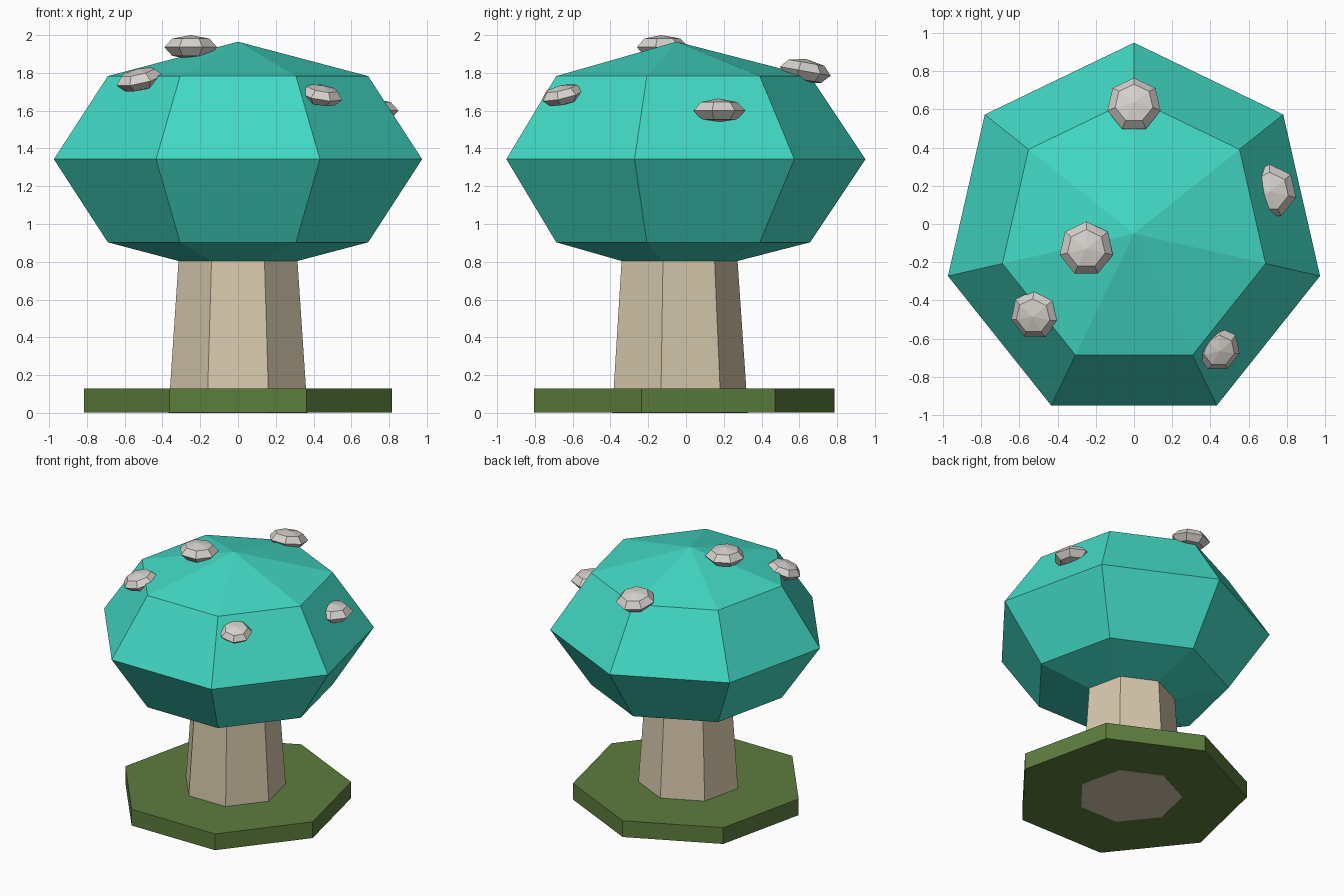
import bpy, bmesh, math
from mathutils import Matrix, Vector

SIDES = 7
CENTRE_Y = -0.05

cube = bpy.data.objects.get("Cube")
if cube:
    bpy.data.objects.remove(cube, do_unlink=True)


def make_material(name, rgb):
    mat = bpy.data.materials.new(name)
    mat.use_nodes = True
    mat.diffuse_color = (*rgb, 1)
    bsdf = mat.node_tree.nodes["Principled BSDF"]
    bsdf.inputs["Base Color"].default_value = (*rgb, 1)
    return mat


def lathe(name, profile, mat, matrix):
    """Seven-sided solid from (radius, height) pairs, bottom to top, one corner at +y."""
    bm = bmesh.new()
    rings = []
    for r, z in profile:
        count = SIDES if r > 0 else 1
        angles = [math.pi / 2 + math.tau * i / SIDES for i in range(count)]
        rings.append([bm.verts.new((r * math.cos(a), r * math.sin(a), z)) for a in angles])
    for low, high in zip(rings, rings[1:]):
        for i in range(SIDES):
            j = (i + 1) % SIDES
            corners = [low[i % len(low)], low[j % len(low)],
                       high[j % len(high)], high[i % len(high)]]
            bm.faces.new(list(dict.fromkeys(corners)))
    for ring in (rings[0], rings[-1]):
        if len(ring) > 1:
            bm.faces.new(ring)
    bmesh.ops.recalc_face_normals(bm, faces=bm.faces)
    mesh = bpy.data.meshes.new(name)
    bm.to_mesh(mesh)
    bm.free()
    mesh.materials.append(mat)
    obj = bpy.data.objects.new(name, mesh)
    obj.matrix_world = matrix
    bpy.context.collection.objects.link(obj)
    return obj


def faceted_ball(radius, half_height):
    """Profile of a coarse squashed sphere."""
    s = math.sqrt(0.5)
    return [(0, -half_height), (radius * s, -half_height * s), (radius, 0),
            (radius * s, half_height * s), (0, half_height)]


teal = make_material("teal_cap", (0.055, 0.69, 0.555))
tan = make_material("tan_stem", (0.68, 0.58, 0.41))
green = make_material("grass_green", (0.11, 0.205, 0.048))
grey = make_material("pale_stone", (0.67, 0.64, 0.60))

# Ground disc, stem and cap share one axis
axis = Matrix.Translation((0, CENTRE_Y, 0))
lathe("ground_disc", [(0.837, 0.002), (0.837, 0.13)], green, axis)
lathe("stem", [(0.378, 0), (0.313, 0.95)], tan, axis)
lathe("cap", faceted_ball(1, 0.622), teal, Matrix.Translation((0, CENTRE_Y, 1.343)))

# Spots: position, radius, outward tilt in degrees
spots = [
    ((-0.25, -0.13, 1.936), 0.143, 0),
    ((0, 0.625, 1.81), 0.143, 10),
    ((-0.52, -0.475, 1.765), 0.13, 16),
    ((0.44, -0.655, 1.682), 0.118, 16),
    ((0.71, 0.17, 1.60), 0.143, 0),
]
for n, (pos, radius, tilt) in enumerate(spots, 1):
    outward = Vector((pos[0], pos[1] - CENTRE_Y, 0))
    lean = Matrix.Rotation(math.radians(tilt), 4, Vector((0, 0, 1)).cross(outward))
    lathe(f"cap_spot_{n}", faceted_ball(radius, radius * 0.45), grey,
          Matrix.Translation(pos) @ lean)
